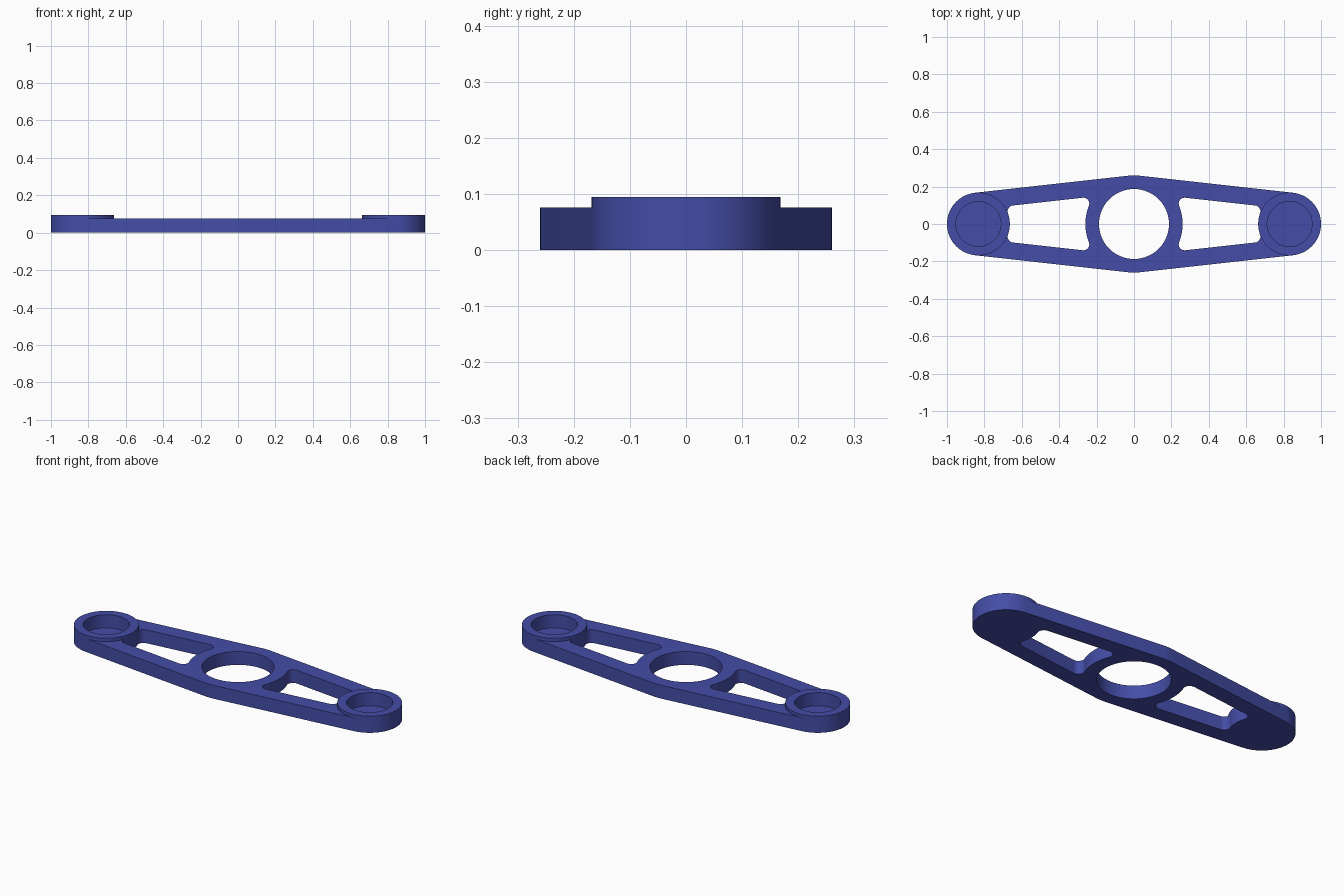
import bpy, bmesh, math
from mathutils import Vector

if "Cube" in bpy.data.objects:
    bpy.data.objects.remove(bpy.data.objects["Cube"])

END_X, END_R = 0.832, 0.168        # rounded ends
MID_R, BORE_R = 0.26, 0.187        # centre hub and through bore
POCKET_R, FLOOR = 0.12, 0.02       # blind recess in each end
PLATE_H, BOSS_H = 0.076, 0.095
RAIL, FILLET = 0.09, 0.032         # side rail width, window corner radius

blue = bpy.data.materials.new("blue")
blue.diffuse_color = (0.058, 0.075, 0.39, 1)
blue.use_nodes = True
blue.node_tree.nodes["Principled BSDF"].inputs["Base Color"].default_value = blue.diffuse_color


def arc(cx, cy, r, a0, a1, n):
    return [(cx + r * math.cos(a0 + (a1 - a0) * i / n),
             cy + r * math.sin(a0 + (a1 - a0) * i / n)) for i in range(n + 1)]


def circle(cx, r, n=96):
    return arc(cx, 0, r, 0, 2 * math.pi, n)[:-1]


def extrude_loops(name, loops, z0, z1):
    """Fill an outline with holes and extrude it from z0 to z1."""
    bm = bmesh.new()
    edges = []
    for loop in loops:
        vs = [bm.verts.new((x, y, z0)) for x, y in loop]
        edges += [bm.edges.new((vs[i - 1], vs[i])) for i in range(len(vs))]
    bmesh.ops.triangle_fill(bm, use_beauty=True, edges=edges, normal=(0, 0, 1))
    out = bmesh.ops.extrude_face_region(bm, geom=bm.faces[:], use_keep_orig=True)
    top = [g for g in out["geom"] if isinstance(g, bmesh.types.BMVert)]
    bmesh.ops.translate(bm, verts=top, vec=(0, 0, z1 - z0))
    bmesh.ops.recalc_face_normals(bm, faces=bm.faces[:])
    me = bpy.data.meshes.new(name)
    bm.to_mesh(me)
    bm.free()
    me.materials.append(blue)
    ob = bpy.data.objects.new(name, me)
    bpy.context.collection.objects.link(ob)
    return ob


def smooth(ob):
    bpy.ops.object.select_all(action='DESELECT')
    ob.select_set(True)
    bpy.context.view_layer.objects.active = ob
    bpy.ops.object.shade_smooth_by_angle(angle=math.radians(30))


# Outline: hull around the hub circle and the two end circles
tilt = math.asin((MID_R - END_R) / END_X)
up = math.pi / 2 - tilt
right = arc(END_X, 0, END_R, -up, up, 48)
top = arc(0, 0, MID_R, up, math.pi - up, 6)
half = right + top
outline = half + [(-x, -y) for x, y in half]

# Window: between hub arc, end arc and two rails, with filleted corners
n = Vector((math.sin(tilt), math.cos(tilt)))
along = Vector((n.y, -n.x))
d = MID_R - RAIL - FILLET


def corner(cx, r, side):
    """Upper window corner: fillet tangent to a circle and the rail."""
    c = Vector((cx, 0))
    h = d - n.dot(c)
    p = c + n * h + along * side * math.sqrt((r + FILLET) ** 2 - h * h)
    a_circle = math.atan2(-p.y, c.x - p.x) % (2 * math.pi)
    a_rail = math.atan2(n.y, n.x)
    if side < 0:
        a_rail += 2 * math.pi if a_circle - a_rail > math.pi else 0
    pts = arc(p.x, p.y, FILLET, a_circle, a_rail, 10)
    return pts, math.atan2(p.y, p.x - cx)


hub_pts, hub_a = corner(0, MID_R, 1)
end_pts, end_a = corner(END_X, END_R, -1)
upper = hub_pts + end_pts[::-1]
lower = [(x, -y) for x, y in reversed(upper)]
end_arc = arc(END_X, 0, END_R, end_a, 2 * math.pi - end_a, 20)[1:-1]
hub_arc = arc(0, 0, MID_R, -hub_a, hub_a, 20)[1:-1]
window = upper + end_arc + lower + hub_arc
mirrored = [(-x, y) for x, y in window]

# Main plate with bore and two windows
plate = extrude_loops("arm_plate", [outline, circle(0, BORE_R), window, mirrored], 0, PLATE_H)

# Blind recesses cut into the ends
for s in (-1, 1):
    cutter = extrude_loops("recess_cutter", [circle(s * END_X, POCKET_R)], FLOOR, 0.2)
    cutter.hide_render = True
    cutter.hide_set(True)
    mod = plate.modifiers.new("recess", 'BOOLEAN')
    mod.operation = 'DIFFERENCE'
    mod.solver = 'EXACT'
    mod.object = cutter

bpy.context.view_layer.update()
dg = bpy.context.evaluated_depsgraph_get()
cut_mesh = bpy.data.meshes.new_from_object(plate.evaluated_get(dg))
plate.modifiers.clear()
plate.data = cut_mesh
for ob in [o for o in bpy.data.objects if o.name.startswith("recess_cutter")]:
    bpy.data.objects.remove(ob)
smooth(plate)

# Raised rims around the recesses
for s, label in ((-1, "left"), (1, "right")):
    rim = extrude_loops(label + "_rim", [circle(s * END_X, END_R), circle(s * END_X, POCKET_R)],
                        PLATE_H, BOSS_H)
    smooth(rim)
